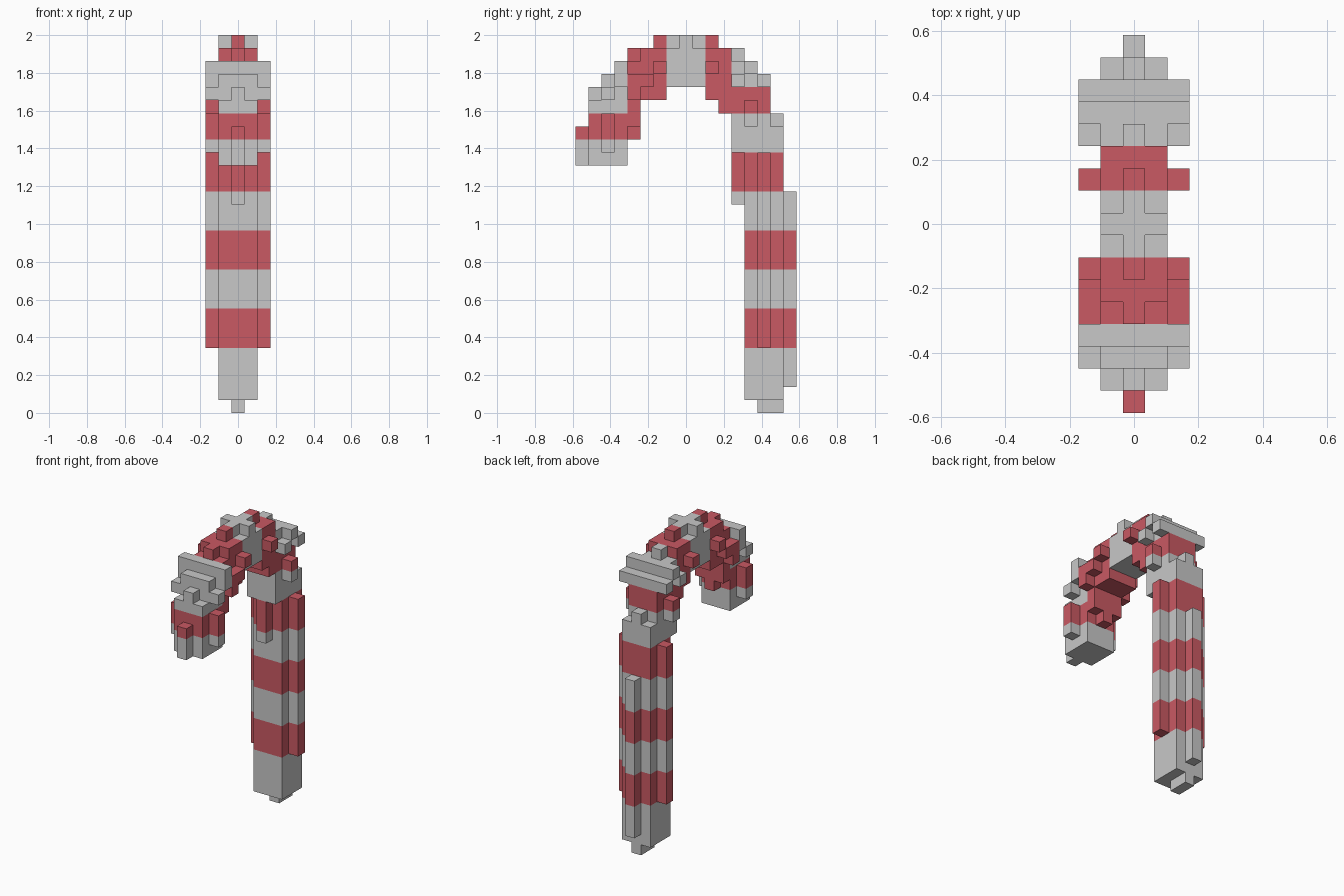
import bpy
import bmesh
from mathutils import Vector

cube = bpy.data.objects.get("Cube")
if cube:
    bpy.data.objects.remove(cube, do_unlink=True)

S = 2 / 29  # edge of one block


def material(name, color):
    m = bpy.data.materials.new(name)
    m.use_nodes = True
    m.diffuse_color = color
    m.node_tree.nodes["Principled BSDF"].inputs["Base Color"].default_value = color
    return m


MATS = [material("pale grey", (0.58, 0.58, 0.58, 1)),
        material("candy red", (0.585, 0.1, 0.125, 1))]

blocks = set()


def fill(xs, j0, j1, k0, k1):
    """Fill columns j0..j1 (depth) and rows k0..k1 (height), mirrored in x."""
    for x in xs:
        for j in range(j0, j1 + 1):
            for k in range(k0, k1 + 1):
                blocks.update({(x, j, k), (-x, j, k)})


CORE, RIDGE, WING = (0, 1), (0,), (2,)

# Straight shaft with its ridges and foot
fill(CORE, 13, 15, 1, 21)
fill(RIDGE, 14, 15, 0, 0)
fill(RIDGE, 16, 16, 2, 16)
fill(RIDGE, 12, 12, 16, 19)
fill(WING, 14, 14, 5, 19)
fill(RIDGE, 15, 15, 22, 22)

# Rear shoulder of the arch
fill(CORE, 12, 12, 20, 26)
fill(CORE, 13, 13, 22, 26)
fill(CORE, 14, 14, 22, 25)
fill(CORE, 11, 11, 23, 27)
fill(RIDGE, 12, 12, 27, 27)
fill(WING, 13, 13, 22, 23)
fill(WING, 14, 14, 25, 25)
fill(WING, 13, 13, 26, 26)
fill(WING, 12, 12, 25, 25)

# Crown of the arch
fill(CORE, 7, 9, 25, 27)
fill(CORE, 8, 8, 28, 28)
fill(RIDGE, 6, 10, 28, 28)
for j in (6, 10):
    fill(CORE, j, j, 24, 27)
    fill(WING, j, j, 26, 26)

# Front shoulder
fill(CORE, 5, 5, 24, 27)
fill(CORE, 4, 4, 22, 26)
fill(RIDGE, 4, 4, 21, 27)
fill(WING, 5, 5, 25, 25)
fill(WING, 4, 4, 24, 25)

# Hook tip
fill(CORE, 3, 3, 19, 26)
fill(CORE, 2, 2, 19, 25)
fill(CORE, 1, 1, 19, 23)
fill(RIDGE, 1, 1, 24, 24)
fill(RIDGE, 0, 0, 19, 21)
fill(WING, 3, 3, 25, 26)
fill(WING, 2, 2, 24, 24)
fill(WING, 2, 2, 20, 22)


def is_red(j, k):
    if j >= 12:                       # shaft bands
        return k < 25 and k % 6 in (5, 0, 1) and k >= 5
    if j <= 3:                        # hook band
        return k in (21, 22)
    return j in (4, 5, 6, 10, 11)     # arch bands


def build(name, belongs):
    """Skin the outside of the blocks that belong to one part."""
    bm = bmesh.new()
    for b in sorted(blocks):
        if not belongs(b):
            continue
        centre = Vector((b[0], b[1] - 8, b[2] + 0.5))
        for axis in range(3):
            for sign in (-1, 1):
                n = [0, 0, 0]
                n[axis] = sign
                if tuple(p + q for p, q in zip(b, n)) in blocks:
                    continue
                n = Vector(n)
                u = Vector([float(a == (axis + 1) % 3) for a in range(3)])
                v = n.cross(u)
                corners = (-u - v, u - v, u + v, v - u)
                f = bm.faces.new([bm.verts.new((centre + (n + c) / 2) * S)
                                  for c in corners])
                f.material_index = int(is_red(b[1], b[2]))
    bmesh.ops.remove_doubles(bm, verts=bm.verts[:], dist=S / 100)
    bmesh.ops.dissolve_limit(bm, angle_limit=0.01, verts=bm.verts[:],
                             edges=bm.edges[:], delimit={'MATERIAL'})
    mesh = bpy.data.meshes.new(name)
    bm.to_mesh(mesh)
    bm.free()
    for m in MATS:
        mesh.materials.append(m)
    bpy.context.collection.objects.link(bpy.data.objects.new(name, mesh))


build("cane_shaft", lambda b: b[1] >= 12 and b[2] < 20)
build("cane_arch", lambda b: b[1] >= 4 and b[2] >= 20)
build("cane_hook", lambda b: b[1] < 4)
